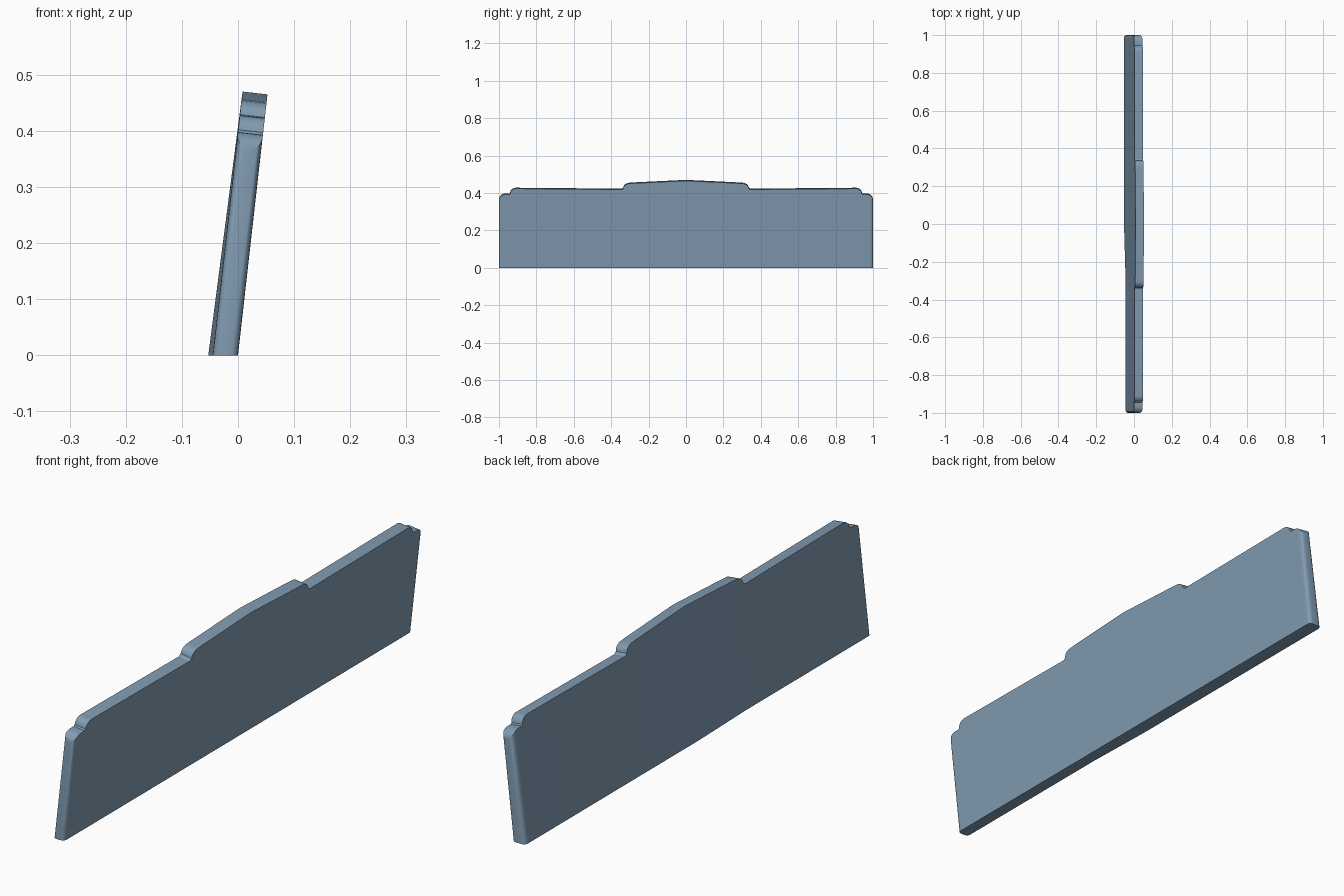
import bpy, bmesh
from math import sin, cos, sqrt, radians

cube = bpy.data.objects.get("Cube")
if cube:
    bpy.data.objects.remove(cube, do_unlink=True)

LEAN = 0.113       # sideways lean per unit of height
THICK = 0.045
EDGE = 0.014       # rounding of the upright end edges


def quarter(y, z, ry, rz, steps=6):
    """Convex rounded shoulder from the outer side up to the top."""
    return [(y - ry * (1 - cos(radians(90 * i / steps))),
             z + rz * sin(radians(90 * i / steps))) for i in range(steps + 1)]


# Half of the stepped top outline, from the end to the middle
half = quarter(1.0, 0.365, 0.035, 0.033)
half += [(0.945, 0.398)]
half += quarter(0.94, 0.402, 0.03, 0.026)
half += [(0.345, 0.423)]
half += quarter(0.335, 0.429, 0.035, 0.026)
half += [(0.28, 0.4565)]
outline = [(-y, z) for y, z in half] + [(0, 0.47)] + half[::-1]


def end_inset(y):
    d = EDGE - (1 - abs(y))
    return EDGE - sqrt(max(EDGE * EDGE - d * d, 0)) if d > 0 else 0


def flare(y):
    """The foot thickens along one half of the panel."""
    return 0.008 * min(max((y + 0.28) / 0.28, 0), 1)


# Headboard panel as a row of upright cross-sections
bm = bmesh.new()
columns = []
for y, z in outline:
    inset = end_inset(y)
    low = z - THICK * LEAN
    section = [(-inset, 0), (LEAN * low - inset, low),
               (LEAN * z - THICK + inset, z), (-THICK - flare(y) + inset, 0)]
    columns.append([bm.verts.new((x, y, h)) for x, h in section])
for a, b in zip(columns, columns[1:]):
    for i in range(4):
        j = (i + 1) % 4
        bm.faces.new((a[i], a[j], b[j], b[i]))
bm.faces.new(columns[0])
bm.faces.new(columns[-1])
bmesh.ops.recalc_face_normals(bm, faces=bm.faces)
mesh = bpy.data.meshes.new("headboard_panel")
bm.to_mesh(mesh)
bm.free()
panel = bpy.data.objects.new("headboard_panel", mesh)
bpy.context.collection.objects.link(panel)

# Blue-grey paint
paint = bpy.data.materials.new("blue_grey")
paint.use_nodes = True
colour = (0.22, 0.33, 0.44, 1)
paint.diffuse_color = colour
paint.node_tree.nodes["Principled BSDF"].inputs["Base Color"].default_value = colour
mesh.materials.append(paint)

# Soft shoulders, crisp edges
bpy.ops.object.select_all(action="DESELECT")
panel.select_set(True)
bpy.context.view_layer.objects.active = panel
bpy.ops.object.shade_smooth_by_angle(angle=radians(30))
